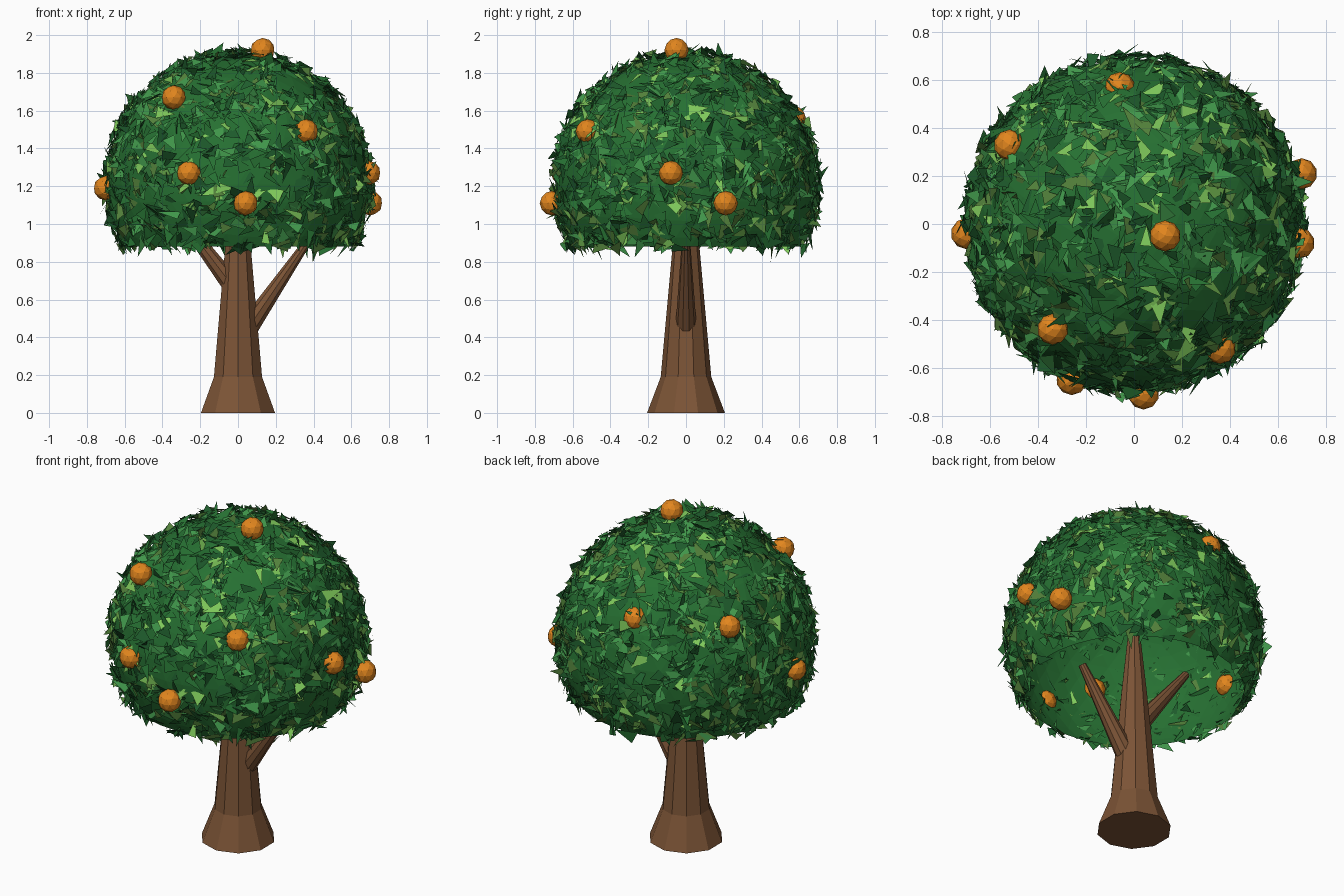
import bpy, bmesh, math, random
from mathutils import Vector, Matrix

random.seed(7)
cube = bpy.data.objects.get("Cube")
if cube:
    bpy.data.objects.remove(cube, do_unlink=True)

CENTRE = Vector((0, 0, 1.21))
RADIUS = 0.69
RIM = 0.88


def material(name, rgb):
    lin = [((c / 255 + 0.055) / 1.055) ** 2.4 for c in rgb] + [1]
    mat = bpy.data.materials.new(name)
    mat.use_nodes = True
    mat.diffuse_color = lin
    mat.node_tree.nodes["Principled BSDF"].inputs["Base Color"].default_value = lin
    return mat


bark = material("bark brown", (124, 84, 54))
orange = material("fruit orange", (226, 134, 30))
greens = [material("crown green", (38, 112, 50)),
          material("leaf dark green", (30, 92, 44)),
          material("leaf mid green", (64, 150, 74)),
          material("leaf light green", (126, 200, 90)),
          material("leaf olive green", (82, 128, 58))]


def finish(bm, name, mats):
    mesh = bpy.data.meshes.new(name)
    bm.to_mesh(mesh)
    bm.free()
    for m in mats:
        mesh.materials.append(m)
    obj = bpy.data.objects.new(name, mesh)
    bpy.context.collection.objects.link(obj)
    return obj


def tapered(name, rings, sides):
    """Skin round rings given as (centre, direction, radius), with capped ends."""
    bm = bmesh.new()
    loops = []
    for centre, direction, radius in rings:
        turn = Vector((0, 0, 1)).rotation_difference(Vector(direction))
        loop = []
        for i in range(sides):
            a = math.pi / 2 + math.tau * i / sides
            p = Vector((math.cos(a), math.sin(a), 0)) * radius
            loop.append(bm.verts.new(Vector(centre) + turn @ p))
        loops.append(loop)
    for low, high in zip(loops, loops[1:]):
        for i in range(sides):
            j = (i + 1) % sides
            bm.faces.new((low[i], low[j], high[j], high[i]))
    bm.faces.new(loops[0][::-1])
    bm.faces.new(loops[-1])
    return finish(bm, name, [bark])


# Trunk with flared foot
up = (0, 0, 1)
tapered("trunk", [((0, 0, z), up, r) for z, r in
                  ((0, 0.206), (0.19, 0.134), (0.87, 0.072), (1.22, 0.036))], 10)


# Two side branches
def branch(name, start, end, r0, r1):
    d = Vector(end) - Vector(start)
    tapered(name, [(start, d, r0), (end, d, r1)], 10)


branch("left_branch", (0.04, 0, 0.43), (0.37, 0, 0.91), 0.058, 0.022)
branch("right_branch", (-0.02, 0, 0.66), (-0.37, 0, 1.12), 0.055, 0.022)

# Hollow faceted crown, open underneath
bm = bmesh.new()
bmesh.ops.create_icosphere(bm, subdivisions=4, radius=RADIUS,
                           matrix=Matrix.Translation(CENTRE))
bmesh.ops.bisect_plane(bm, geom=bm.verts[:] + bm.edges[:] + bm.faces[:],
                       plane_co=(0, 0, RIM), plane_no=(0, 0, 1), clear_inner=True)
finish(bm, "crown", [greens[0]])

# Loose triangular leaves scattered over the crown
bm = bmesh.new()
for _ in range(2100):
    h = random.uniform((RIM - CENTRE.z) / RADIUS, 1)
    a = random.uniform(0, math.tau)
    s = math.sqrt(1 - h * h)
    normal = Vector((s * math.cos(a), s * math.sin(a), h))
    jitter = Vector([random.gauss(0, 0.36) for _ in range(3)])
    facing = (normal + jitter).normalized()
    side = facing.orthogonal().normalized()
    side.rotate(Matrix.Rotation(random.uniform(0, math.tau), 3, facing))
    other = facing.cross(side)
    middle = CENTRE + normal * (RADIUS + random.uniform(0, 0.025))
    length = random.uniform(0.06, 0.13)
    width = random.uniform(0.04, 0.085)
    skew = random.uniform(-0.5, 0.5) * width
    corners = [middle + side * x + other * y for x, y in
               ((-length / 3, -width / 2), (-length / 3, width / 2),
                (length * 2 / 3, skew))]
    face = bm.faces.new([bm.verts.new(c) for c in corners])
    face.material_index = random.choices(range(5), (30, 25, 25, 10, 10))[0]
finish(bm, "leaves", greens)

# Faceted fruit
fruit_spots = [(0.13, -0.05, 1.92), (-0.34, -0.44, 1.67), (0.36, -0.52, 1.49),
               (-0.26, -0.65, 1.27), (0.04, -0.71, 1.11), (0.69, -0.08, 1.27),
               (0.70, 0.21, 1.11), (-0.70, -0.04, 1.19), (-0.52, 0.33, 1.54),
               (-0.06, 0.57, 1.56)]
for n, spot in enumerate(fruit_spots, 1):
    bm = bmesh.new()
    bmesh.ops.create_icosphere(bm, subdivisions=2, radius=0.065,
                               matrix=Matrix.Translation(spot))
    finish(bm, f"fruit_{n}", [orange])
